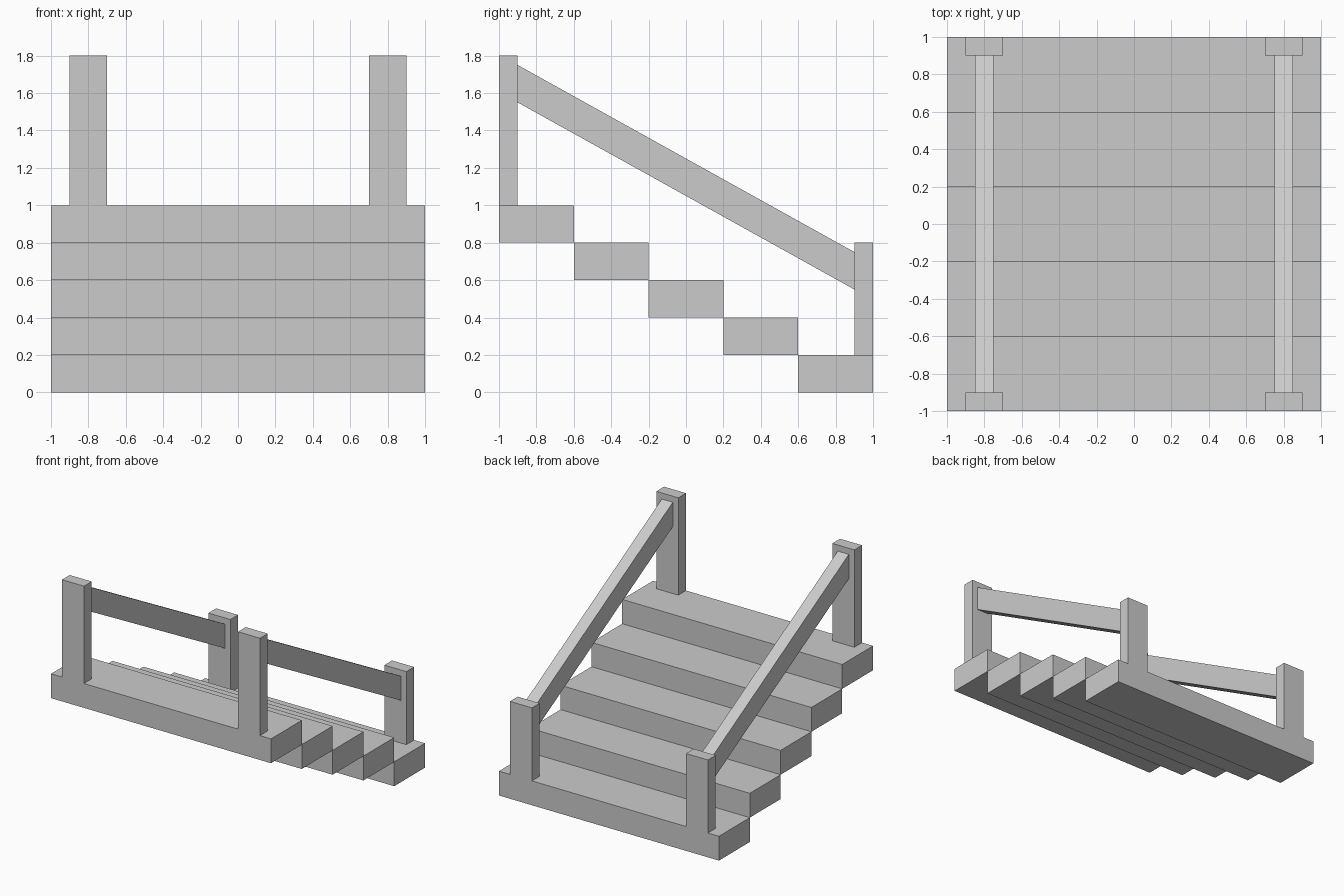
import bpy
import bmesh

if "Cube" in bpy.data.objects:
    bpy.data.objects.remove(bpy.data.objects["Cube"])


def prism(name, x0, x1, profile):
    """Extrude a closed (y, z) profile from x0 to x1."""
    bm = bmesh.new()
    face = bm.faces.new([bm.verts.new((x0, y, z)) for y, z in profile])
    result = bmesh.ops.extrude_face_region(bm, geom=[face])
    moved = [v for v in result["geom"] if isinstance(v, bmesh.types.BMVert)]
    bmesh.ops.translate(bm, verts=moved, vec=(x1 - x0, 0, 0))
    bmesh.ops.recalc_face_normals(bm, faces=bm.faces)
    mesh = bpy.data.meshes.new(name)
    bm.to_mesh(mesh)
    bm.free()
    obj = bpy.data.objects.new(name, mesh)
    bpy.context.collection.objects.link(obj)
    return obj


def box(name, x0, x1, y0, y1, z0, z1):
    return prism(name, x0, x1, [(y0, z0), (y1, z0), (y1, z1), (y0, z1)])


# Five step slabs, descending towards the back
for i in range(5):
    y, z = -1 + 0.4 * i, 0.8 - 0.2 * i
    box(f"step_{i + 1}", -1, 1, y, y + 0.4, z, z + 0.2)

# Posts and sloping handrail on each side
for side, x in (("left", -0.8), ("right", 0.8)):
    box(f"upper_post_{side}", x - 0.1, x + 0.1, -1, -0.9, 1.0, 1.8)
    box(f"lower_post_{side}", x - 0.1, x + 0.1, 0.9, 1, 0.2, 0.8)
    prism(f"handrail_{side}", x - 0.05, x + 0.05,
          [(-0.9, 1.55), (0.9, 0.55), (0.9, 0.75), (-0.9, 1.75)])
